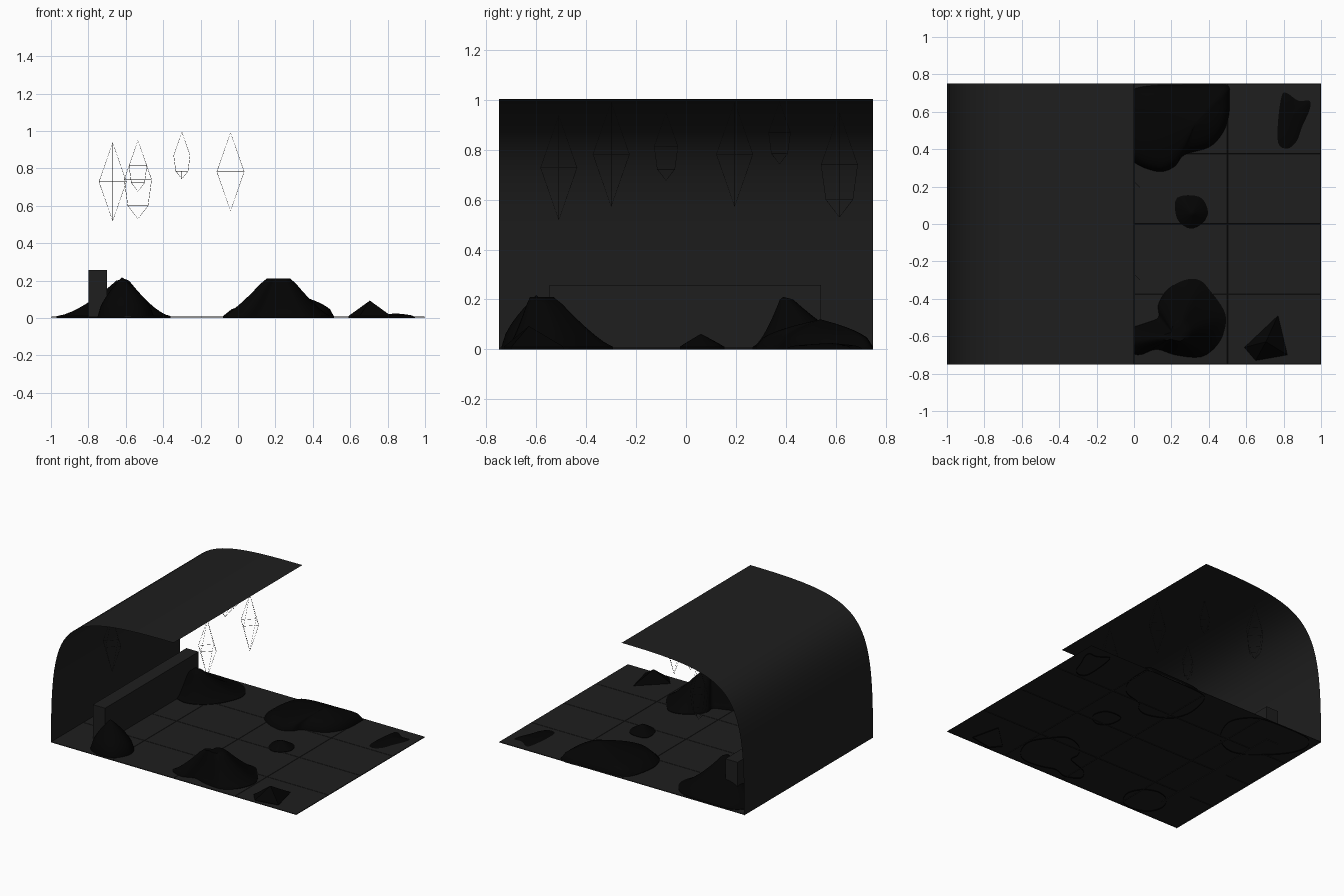
import bpy, bmesh, math
from mathutils import Vector

if "Cube" in bpy.data.objects:
    bpy.data.objects.remove(bpy.data.objects["Cube"])


def material(name, v):
    m = bpy.data.materials.new(name)
    m.diffuse_color = (v, v, v, 1)
    m.use_nodes = True
    m.node_tree.nodes["Principled BSDF"].inputs["Base Color"].default_value = m.diffuse_color
    return m


STONE = material("dark_stone", 0.013)
SOIL = material("black_soil", 0.001)


def add(name, bm, mat, smooth=None):
    me = bpy.data.meshes.new(name)
    bm.to_mesh(me)
    bm.free()
    ob = bpy.data.objects.new(name, me)
    bpy.context.collection.objects.link(ob)
    me.materials.append(mat)
    if smooth:
        bpy.ops.object.select_all(action='DESELECT')
        ob.select_set(True)
        bpy.context.view_layer.objects.active = ob
        bpy.ops.object.shade_smooth_by_angle(angle=math.radians(smooth))
    return ob


# Tiled floor: thin sheet with shallow grooves between 4 x 4 tiles
bm = bmesh.new()
bmesh.ops.create_grid(bm, x_segments=4, y_segments=4, size=1)
for v in bm.verts:
    v.co = (v.co.x, v.co.y * 0.75, 0.003)
bmesh.ops.inset_individual(bm, faces=bm.faces[:], thickness=0.0025, depth=0)
for f in bm.faces:
    if f.calc_area() > 0.1:
        for v in f.verts:
            v.co.z = 0.007
add("tiled_floor", bm, STONE)

# Curved canopy: one sheet swept along y
bm = bmesh.new()
K, N = 0.92, 28
rows = []
for i in range(N + 1):
    t = i / N
    s = 1 - t
    x = -1 + 3 * s * t * t * (1 - K) + t ** 3
    z = 3 * s * s * t * K + 3 * s * t * t + t ** 3
    rows.append([bm.verts.new((x, y, z * 1.004)) for y in (-0.75, 0.75)])
for a, b in zip(rows, rows[1:]):
    bm.faces.new((a[0], a[1], b[1], b[0]))
add("curved_canopy", bm, STONE, 30)

# Low bench wall
bm = bmesh.new()
bmesh.ops.create_cube(bm, size=1)
for v in bm.verts:
    v.co = (-0.75 + v.co.x * 0.1, -0.003 + v.co.y * 1.09, 0.13 + v.co.z * 0.255)
add("bench_wall", bm, STONE)


# Mounds: rings shrinking from a ground outline to a peak
def rounded(pts, n):
    out = []
    P = [Vector(p) for p in pts]
    for i in range(len(P)):
        a, b, c, d = (P[(i + k) % len(P)] for k in (-1, 0, 1, 2))
        for j in range(n):
            t = j / n
            out.append(0.5 * (2 * b + (c - a) * t + (2 * a - 5 * b + 4 * c - d) * t * t
                              + (3 * b - a - 3 * c + d) * t ** 3))
    return out


def mound(name, pts, peak, h, power, top=1.0, rings=9, detail=4, smooth=50):
    bm = bmesh.new()
    peak = Vector(peak)
    outline = rounded(pts, detail)
    # Short vertical rim first, then the slope
    levels = [(0, 0)]
    rim = min(0.01, h / 4)
    levels += [(i / rings, rim + (h - rim) * min(1, i / rings / top) ** power)
               for i in range(rings)]
    prev = None
    for t, z in levels:
        ring = [bm.verts.new((*p.lerp(peak, t), z)) for p in outline]
        if prev:
            for k in range(len(ring)):
                j = (k + 1) % len(ring)
                bm.faces.new((prev[k], prev[j], ring[j], ring[k]))
        prev = ring
    tip = bm.verts.new((*peak, h))
    for k in range(len(prev)):
        bm.faces.new((prev[k], prev[(k + 1) % len(prev)], tip))
    bmesh.ops.recalc_face_normals(bm, faces=bm.faces[:])
    add(name, bm, SOIL, smooth)


mound("broad_mound", [(0, .33), (.07, .295), (.15, .28), (.22, .31), (.27, .37),
      (.4, .41), (.47, .48), (.505, .57), (.51, .68), (.49, .745), (.3, .745), (.05, .735),
      (-.04, .68), (-.08, .5), (-.05, .38)], (.33, .54), .12, .5)
mound("front_mound", [(.27, -.3), (.35, -.3), (.41, -.36), (.48, -.46), (.49, -.54),
      (.45, -.64), (.36, -.71), (.22, -.7), (.12, -.67), (.02, -.7), (-.08, -.65),
      (-.04, -.57), (.06, -.53), (.13, -.5), (.13, -.43), (.18, -.35)],
      (.22, -.6), .21, 1.25, .75)
mound("tall_back_mound", [(-.36, .55), (-.42, .4), (-.52, .3), (-.65, .27), (-.8, .36),
      (-.93, .5), (-.97, .63), (-.9, .73), (-.7, .745), (-.5, .73), (-.4, .66)],
      (-.61, .39), .21, 1.5, .92)
mound("tall_front_mound", [(-.45, -.6), (-.5, -.5), (-.6, -.46), (-.7, -.5), (-.75, -.6),
      (-.71, -.7), (-.6, -.74), (-.5, -.71)], (-.62, -.6), .218, .65)
mound("small_mound", [(.23, .14), (.35, .145), (.395, .07), (.37, .01), (.3, -.025),
      (.23, .03)], (.31, .06), .062, .95, rings=5)
mound("side_mound", [(.79, .69), (.82, .7), (.88, .66), (.94, .66), (.94, .61), (.9, .52),
      (.87, .44), (.82, .4), (.77, .43), (.77, .56)], (.84, .58), .025, .5, rings=5)
mound("pointed_mound", [(.77, -.49), (.59, -.66), (.65, -.73), (.82, -.7)],
      (.705, -.63), .093, 1, rings=1, detail=1, smooth=None)


# Hanging wire pendants: (radius, z) rings between two tips
def pendant(name, x, y, top, rings, bottom):
    bm = bmesh.new()
    a = bm.verts.new((x, y, top))
    loops = [[bm.verts.new((x + r * math.cos(k * math.pi / 2),
                            y + r * math.sin(k * math.pi / 2), z)) for k in range(4)]
             for r, z in rings]
    b = bm.verts.new((x, y, bottom))
    for k in range(4):
        j = (k + 1) % 4
        bm.faces.new((a, loops[0][k], loops[0][j]))
        for p, q in zip(loops, loops[1:]):
            bm.faces.new((p[k], q[k], q[j], p[j]))
        bm.faces.new((b, loops[-1][j], loops[-1][k]))
    ob = add(name, bm, STONE)
    w = ob.modifiers.new("wire", 'WIREFRAME')
    w.thickness = 0.002


for i, (x, y, zc) in enumerate([(-.67, -.51, .728), (-.04, -.3, .782), (-.04, .195, .782)]):
    pendant(f"diamond_pendant_{i + 1}", x, y, zc + .21, [(.073, zc)], zc - .21)
for i, (x, y, zt, s) in enumerate([(-.535, -.08, .95, .65), (-.3, .375, .995, .6),
                                   (-.535, .615, .95, 1)]):
    pendant(f"lantern_pendant_{i + 1}", x, y, zt,
            [(.073 * s, zt - .21 * s), (.054 * s, zt - .35 * s)], zt - .42 * s)
